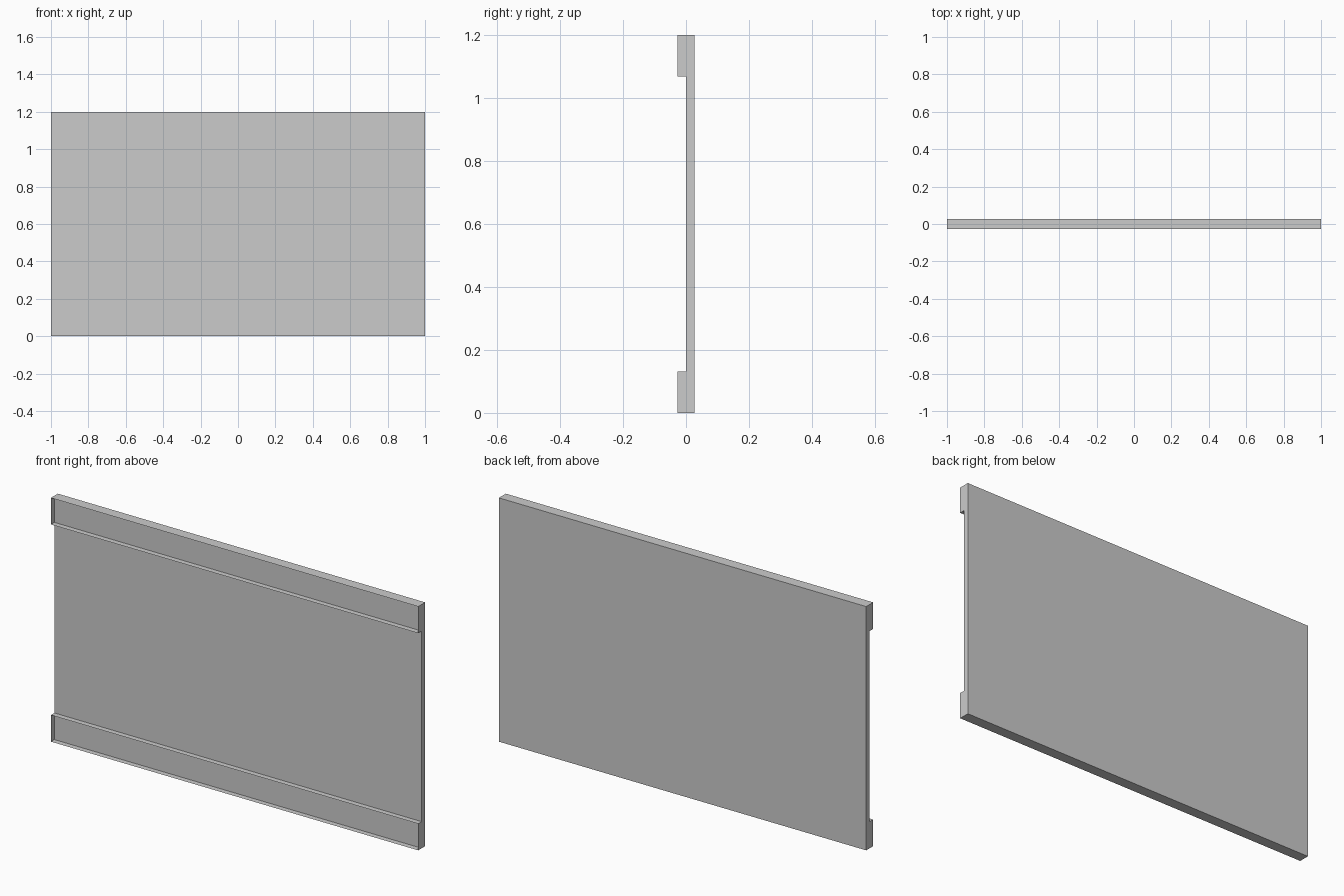
import bpy, bmesh
from mathutils import Vector

if "Cube" in bpy.data.objects:
    bpy.data.objects.remove(bpy.data.objects["Cube"])

WIDTH, HEIGHT, HALF_DEPTH, RAIL = 2.0, 1.2, 0.027, 0.131


def box(name, y0, y1, z0, z1, open_ends=False):
    """Full-width box; open_ends leaves only the rim, without front and back."""
    bm = bmesh.new()
    bmesh.ops.create_cube(bm, size=1)
    bmesh.ops.scale(bm, vec=Vector((WIDTH, y1 - y0, z1 - z0)), verts=bm.verts)
    bmesh.ops.translate(bm, vec=Vector((0, (y0 + y1) / 2, (z0 + z1) / 2)), verts=bm.verts)
    bm.normal_update()
    if open_ends:
        ends = [f for f in bm.faces if abs(f.normal.y) > 0.5]
        bmesh.ops.delete(bm, geom=ends, context='FACES')
    mesh = bpy.data.meshes.new(name)
    bm.to_mesh(mesh)
    bm.free()
    obj = bpy.data.objects.new(name, mesh)
    bpy.context.collection.objects.link(obj)
    return obj


# Flat board at the back
box("back_panel", 0, HALF_DEPTH, 0, HEIGHT)

# Thin-walled rails, open at the front, closed behind by the panel
box("bottom_rail", -HALF_DEPTH, 0, 0, RAIL, open_ends=True)
box("top_rail", -HALF_DEPTH, 0, HEIGHT - RAIL, HEIGHT, open_ends=True)
